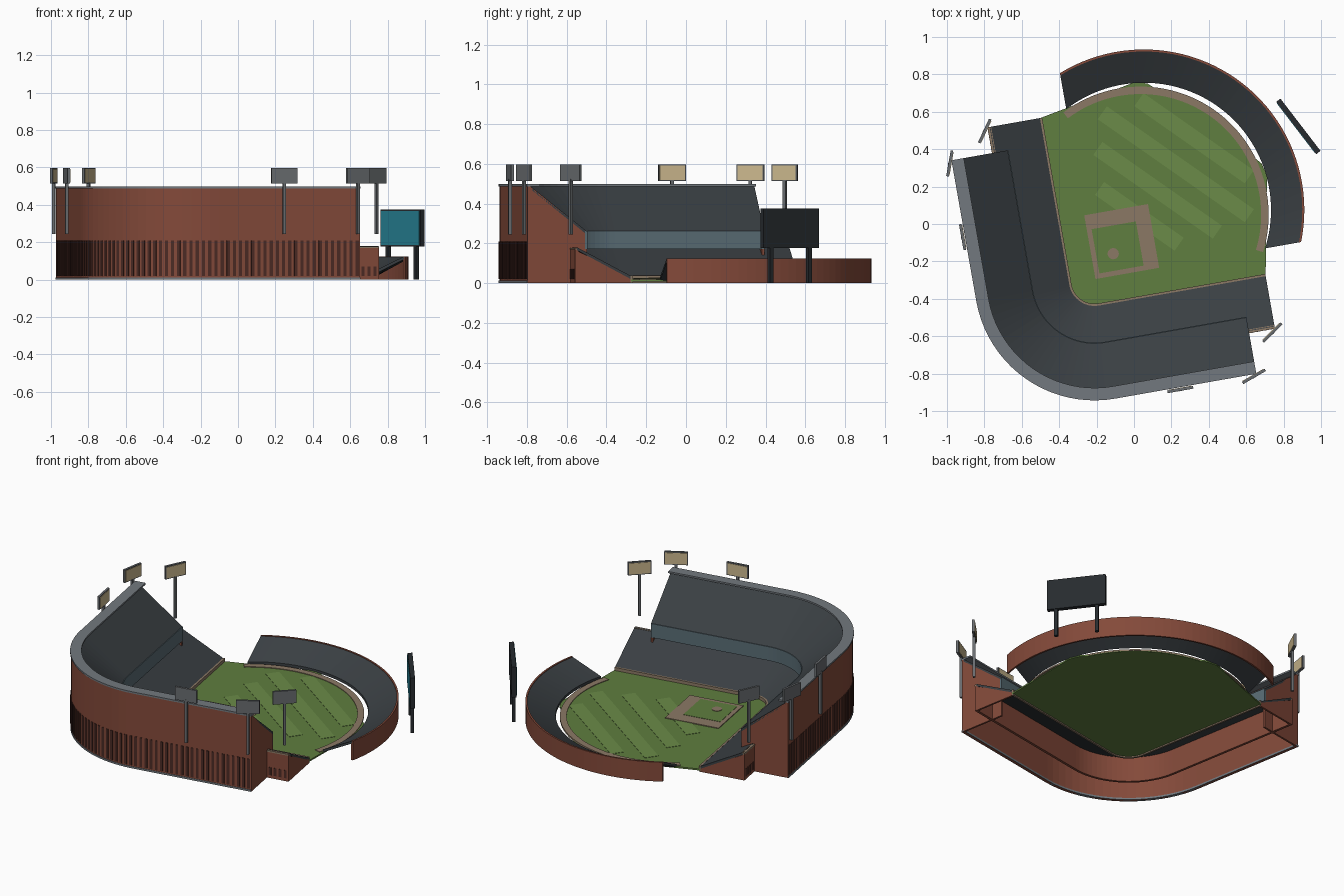
import bpy, bmesh
from math import sin, cos, pi, asin, radians
from mathutils import Matrix, Vector

if "Cube" in bpy.data.objects:
    bpy.data.objects.remove(bpy.data.objects["Cube"])

# The whole park is laid out in a frame turned 10 degrees, symmetric about its diagonal
TURN = Matrix.Rotation(radians(10), 4, 'Z')
C = -0.26          # centre of the rounded corner behind home plate


def material(name, rgb):
    m = bpy.data.materials.new(name)
    m.diffuse_color = (*rgb, 1)
    m.use_nodes = True
    m.node_tree.nodes["Principled BSDF"].inputs["Base Color"].default_value = m.diffuse_color
    return m


BRICK = material("brick", (0.23, 0.068, 0.042))
SLOT = material("dark_brick", (0.07, 0.024, 0.018))
SEAT = material("seat_dark", (0.042, 0.05, 0.056))
CONCRETE = material("concrete", (0.17, 0.19, 0.21))
FASCIA = material("blue_grey", (0.10, 0.15, 0.175))
GRASS = material("grass", (0.115, 0.21, 0.05))
LIGHT_GRASS = material("light_grass", (0.145, 0.26, 0.065))
DIRT = material("dirt", (0.26, 0.19, 0.13))
STEEL = material("steel", (0.14, 0.15, 0.16))
LAMP = material("lamp", (0.60, 0.48, 0.27))
BLACK = material("board_black", (0.02, 0.024, 0.028))
SCREEN = material("screen", (0.02, 0.22, 0.30))


def finish(name, bm, mat):
    bmesh.ops.recalc_face_normals(bm, faces=bm.faces)
    bm.transform(TURN)
    me = bpy.data.meshes.new(name)
    bm.to_mesh(me)
    bm.free()
    me.materials.append(mat)
    ob = bpy.data.objects.new(name, me)
    bpy.context.collection.objects.link(ob)
    return ob


def loft(name, rings, mat):
    """Solid through a row of matching closed sections."""
    bm = bmesh.new()
    vs = [[bm.verts.new(p) for p in r] for r in rings]
    n = len(vs[0])
    for r, q in zip(vs, vs[1:]):
        for i in range(n):
            bm.faces.new((r[i], r[(i + 1) % n], q[(i + 1) % n], q[i]))
    bm.faces.new(vs[0])
    bm.faces.new(vs[-1])
    return finish(name, bm, mat)


def slab(name, outline, z0, z1, mat):
    return loft(name, [[(x, y, z) for x, y in outline] for z in (z0, z1)], mat)


def boxes(name, items, mat):
    """items: (centre, size, angle in degrees)"""
    bm = bmesh.new()
    for c, s, a in items:
        bmesh.ops.create_cube(bm, size=1, matrix=Matrix.Translation(c)
                              @ Matrix.Rotation(radians(a), 4, 'Z')
                              @ Matrix.Diagonal((*s, 1)))
    return finish(name, bm, mat)


def path(o, end, n=20):
    """L-shaped line with a rounded corner, o outside the corner centre."""
    pts = [(end, C - o)]
    for i in range(n + 1):
        t = -pi / 2 - i * pi / 2 / n
        pts.append((C + o * cos(t), C + o * sin(t)))
    return pts + [(C - o, end)]


def stand(name, profile, end, mat):
    """Sweep an (offset, z) profile round the grandstand."""
    lines = [path(o, end) for o, z in profile]
    rings = [[(*ln[i], z) for ln, (o, z) in zip(lines, profile)]
             for i in range(len(lines[0]))]
    return loft(name, rings, mat)


def rect(o0, o1, z0, z1):
    return [(o0, z0), (o1, z0), (o1, z1), (o0, z1)]


def end_walls(name, profile, end, mat):
    for side in ("right", "left"):
        rings = []
        for a in (end - 0.012, end):
            r = [(a, C - o, z) for o, z in profile]
            rings.append(r if side == "right" else [(y, x, z) for x, y, z in r])
        loft(f"{name}_{side}", rings, mat)


LOW, UP = 0.645, 0.505     # where the lower and upper decks end

# Grandstand
stand("field_wall", rect(0.125, 0.137, 0.0, 0.038), LOW, DIRT)
stand("lower_deck", [(0.135, 0.02), (0.41, 0.165), (0.41, 0.18), (0.135, 0.036)], LOW, SEAT)
stand("lower_wall", rect(0.404, 0.42, 0.0, 0.168), LOW, BRICK)
stand("lower_wall_coping", rect(0.402, 0.422, 0.168, 0.178), LOW, DIRT)
stand("upper_fascia", rect(0.333, 0.345, 0.172, 0.262), UP, FASCIA)
stand("upper_deck", [(0.337, 0.245), (0.626, 0.475), (0.626, 0.489), (0.337, 0.262)], UP, SEAT)
stand("outer_wall", rect(0.622, 0.638, 0.0, 0.487), UP, BRICK)
stand("wall_base", rect(0.62, 0.641, 0.0, 0.012), UP, CONCRETE)
stand("roof_canopy", rect(0.575, 0.642, 0.487, 0.498), UP, CONCRETE)
end_walls("upper_end_wall", [(0.335, 0), (0.638, 0), (0.638, 0.487), (0.622, 0.484), (0.335, 0.255)], UP, BRICK)
end_walls("lower_end_wall", [(0.135, 0), (0.42, 0), (0.42, 0.168), (0.135, 0.025)], LOW, BRICK)

# Dark slots round the outside walls
slots = []
R = 0.638
straight, arc = UP - C, R * pi / 2
for i in range(76):
    s = (i + 0.5) * (2 * straight + arc) / 76 - straight
    if s < 0:
        p, a = (C - s, C - R), 0
    elif s < arc:
        t = s / R
        p, a = (C - R * sin(t), C - R * cos(t)), -t * 180 / pi
    else:
        p, a = (C - R, C + s - arc), 90
    slots.append(((*p, 0.115), (0.017, 0.006, 0.19), a))
for i in range(4):
    x = 0.525 + i * 0.033
    slots.append(((x, C - 0.42, 0.045), (0.017, 0.005, 0.05), 0))
    slots.append(((C - 0.42, x, 0.045), (0.017, 0.005, 0.05), 90))
boxes("wall_slots", slots, SLOT)


# Outfield seating, its ends cut parallel to the foul lines
def outfield(name, profile, mat, n=44):
    c = 0.065
    rings = []
    for i in range(n + 1):
        ring = []
        for r, z in profile:
            e = asin(0.315 / r)
            t = -e + (pi / 2 + 2 * e) * i / n
            ring.append((c + r * cos(t), c + r * sin(t), z))
        rings.append(ring)
    loft(name, rings, mat)


outfield("outfield_deck", [(0.68, 0.014), (0.852, 0.108), (0.852, 0.124), (0.68, 0.032)], SEAT)
outfield("outfield_wall", rect(0.847, 0.858, 0.0, 0.125), BRICK)


# Playing field
def arc_pts(r, t0, t1, n, c=0.043):
    return [(c + r * cos(radians(t0 + (t1 - t0) * i / n)),
             c + r * sin(radians(t0 + (t1 - t0) * i / n))) for i in range(n + 1)]


outline = path(0.135, LOW) + [(0.131, 0.745), (0.20, 0.728)]
outline += arc_pts(0.684, 74, 16, 20) + [(0.728, 0.20), (0.745, 0.131)]
slab("field_grass", outline, 0.008, 0.018, GRASS)
k = 0.5 ** 0.5
boxes("mowing_stripes", [((d * k, d * k, 0.0165), (2 * h, 0.085, 0.007), -45)
                         for d, h in ((0.05, 0.26), (0.22, 0.39), (0.39, 0.48), (0.56, 0.36))],
      LIGHT_GRASS)
track_in, track_out = arc_pts(0.645, -27, 117, 48), arc_pts(0.685, -27, 117, 48)
loft("warning_track", [[(*p, 0.012), (*q, 0.012), (*q, 0.022), (*p, 0.022)]
                       for p, q in zip(track_in, track_out)], DIRT)
boxes("infield_dirt", [((-0.081, -0.081, 0.0175), (0.346, 0.346, 0.011), 0)], DIRT)
boxes("infield_grass", [((-0.108, -0.108, 0.019), (0.24, 0.24, 0.012), 0)], GRASS)
slab("pitching_mound", arc_pts(0.03, 0, 345, 23, -0.137), 0.02, 0.028, DIRT)

# Light towers, mirrored across the diagonal
poles, frames, lamps = [], [], []
for x, y, a in ((0.09, -0.915, 0), (0.49, -0.914, 20), (0.628, -0.70, 35)):
    for px, py, ang, sgn in ((x, y, a, 1), (y, x, 90 - a, -1)):
        n = Vector((-sin(radians(ang)), cos(radians(ang)), 0)) * sgn
        p = Vector((px, py, 0))
        poles.append((p + Vector((0, 0, 0.385)), (0.016, 0.016, 0.28), ang))
        frames.append((p + Vector((0, 0, 0.555)), (0.14, 0.014, 0.084), ang))
        lamps.append((p + n * 0.007 + Vector((0, 0, 0.555)), (0.128, 0.006, 0.072), ang))
boxes("light_poles", poles, STEEL)
boxes("light_frames", frames, STEEL)
boxes("light_lamps", lamps, LAMP)

# Scoreboard
inv = TURN.inverted()
b = inv @ Vector((0.879, 0.522, 0.277))
ANG = -52.5 - 10
face = Vector((sin(radians(ANG)), -cos(radians(ANG)), 0))
along = Vector((cos(radians(ANG)), sin(radians(ANG)), 0))
boxes("scoreboard", [(b, (0.352, 0.028, 0.198), ANG)], BLACK)
boxes("scoreboard_screen", [(b + face * 0.014, (0.334, 0.006, 0.182), ANG)], SCREEN)
boxes("scoreboard_legs", [(Vector((b.x, b.y, 0.1)) + along * s, (0.022, 0.02, 0.2), ANG)
                          for s in (-0.123, 0.123)], BLACK)
